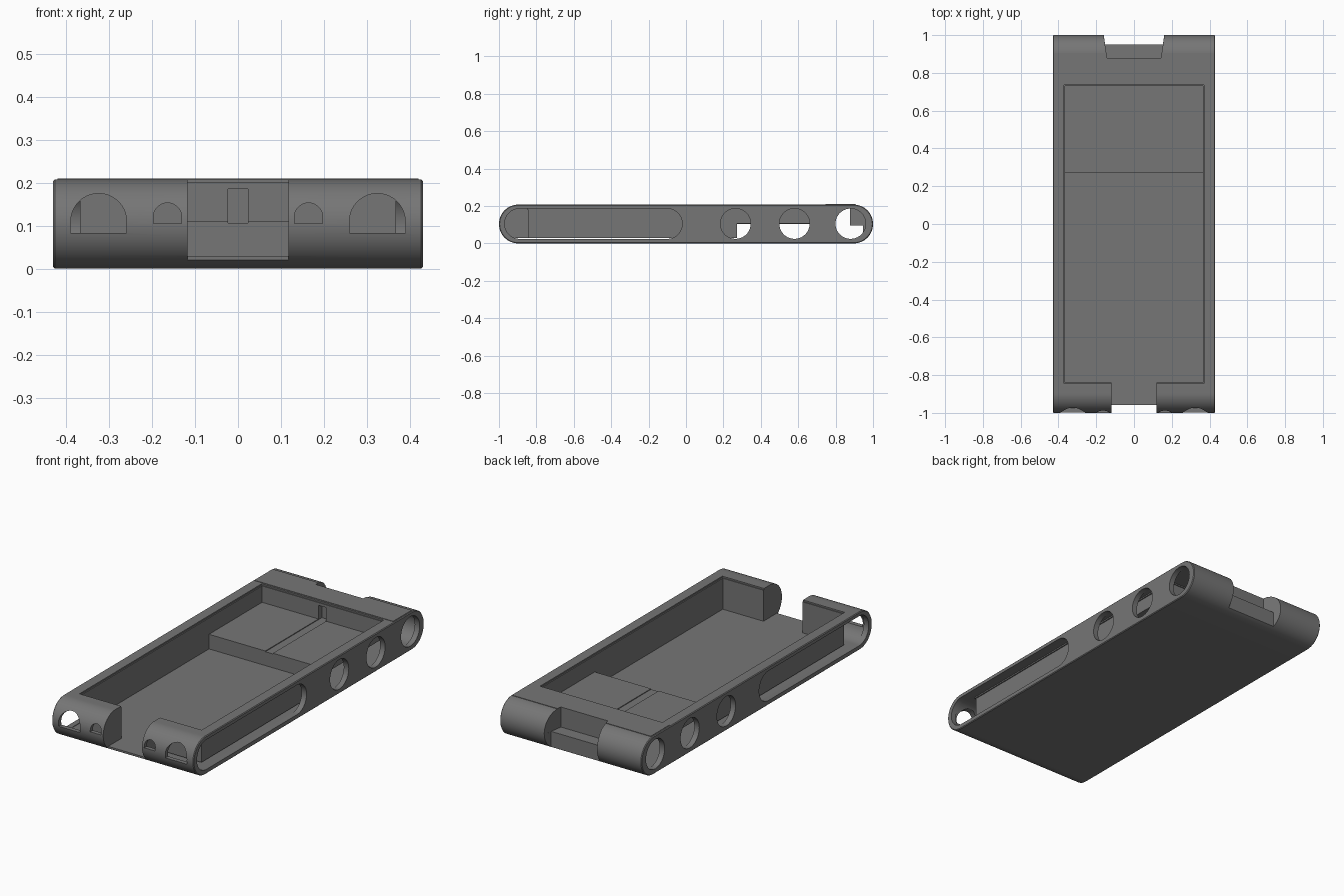
import bpy, bmesh
from math import cos, sin, pi, radians

cube = bpy.data.objects.get("Cube")
if cube:
    bpy.data.objects.remove(cube, do_unlink=True)

HALF_W, HEIGHT = 0.43, 0.208
MID = HEIGHT / 2
SKIN = 0.003          # thickness of the thin inner walls

grey = bpy.data.materials.new("dark_grey")
grey.use_nodes = True
grey.diffuse_color = (0.18, 0.18, 0.18, 1)
grey.node_tree.nodes["Principled BSDF"].inputs["Base Color"].default_value = (0.18, 0.18, 0.18, 1)


def prism(name, pts, axis, a, b, bevel=0):
    """Extrude a 2D profile along an axis from a to b."""
    place = {"x": lambda p, t: (t, p[0], p[1]),
             "y": lambda p, t: (p[0], t, p[1]),
             "z": lambda p, t: (p[0], p[1], t)}[axis]
    bm = bmesh.new()
    caps = [bm.faces.new([bm.verts.new(place(p, t)) for p in pts]) for t in (a, b)]
    rings = [list(c.verts) for c in caps]
    n = len(pts)
    for i in range(n):
        j = (i + 1) % n
        bm.faces.new((rings[0][i], rings[0][j], rings[1][j], rings[1][i]))
    bmesh.ops.recalc_face_normals(bm, faces=bm.faces)
    if bevel:
        edges = [e for c in caps for e in c.edges]
        bmesh.ops.bevel(bm, geom=edges, offset=bevel, segments=1, affect="EDGES")
    mesh = bpy.data.meshes.new(name)
    bm.to_mesh(mesh)
    bm.free()
    ob = bpy.data.objects.new(name, mesh)
    bpy.context.collection.objects.link(ob)
    return ob


def rect(x0, x1, y0, y1):
    return [(x0, y0), (x1, y0), (x1, y1), (x0, y1)]


def arc(cx, cy, r, start, end, steps):
    return [(cx + r * cos(start + (end - start) * i / steps),
             cy + r * sin(start + (end - start) * i / steps)) for i in range(steps + 1)]


def stadium(y0, y1, z, r, steps=24):
    return (arc(y1 - r, z, r, -pi / 2, pi / 2, steps)
            + arc(y0 + r, z, r, pi / 2, 3 * pi / 2, steps))


def combine(ob, tool, operation="DIFFERENCE"):
    mod = ob.modifiers.new("combine", "BOOLEAN")
    mod.operation, mod.solver, mod.object = operation, "EXACT", tool
    bpy.context.view_layer.update()
    deps = bpy.context.evaluated_depsgraph_get()
    mesh = bpy.data.meshes.new_from_object(ob.evaluated_get(deps))
    ob.modifiers.clear()
    ob.data = mesh
    bpy.data.objects.remove(tool, do_unlink=True)


def carve_openings(ob, e):
    """Cut the pocket and end notches, each grown by e."""
    # stepped pocket: deep front bay, raised shelf at the back
    steps = [(-0.84 - e, 0.03 - e / 2), (0.27 + e, 0.03 - e / 2) if not e else (0.27 - e, 0.03 - e / 2),
             (0.27 - e if e else 0.27, 0.11 - e), (0.73 + e, 0.11 - e),
             (0.73 + e, 0.3), (-0.84 - e, 0.3)]
    if e:
        steps[1] = (0.27 + e, 0.03 - e / 2)
        steps[2] = (0.27 + e, 0.11 - e)
    combine(ob, prism("pocket", steps, "x", -0.365 - e, 0.365 + e))
    # cable groove along the shelf and into the back wall
    combine(ob, prism("groove", rect(-0.023 - e, 0.023 + e, 0.106 - e, 0.185 + e),
                      "y", 0.262, 0.76 + e))
    # front notch
    combine(ob, prism("front_notch", rect(-0.118 - e, 0.118 + e, 0.03 - e / 2, 0.32),
                      "y", -1.1, -0.8))
    combine(ob, prism("front_trim", rect(-0.118 - e, 0.118 + e, -0.1, 0.31),
                      "y", -1.11, -0.957 + e))
    # tapered back notch with a lower ledge
    for y0, z0 in ((0.88, 0.1), (0.95, -0.1)):
        w0 = 0.143 + (y0 - 0.88) * 0.14 + e
        taper = [(-w0, y0 - e), (w0, y0 - e), (0.175 + e, 1.1), (-0.175 - e, 1.1)]
        combine(ob, prism("back_notch", taper, "z", z0 - e, 0.33))


# outer body with a thin back cover panel
body = prism("case_body", stadium(-1, 1, MID, MID, 32), "x", -HALF_W, HALF_W, 0.004)
combine(body, prism("back_cover", rect(-0.42, 0.42, 0.745, 0.905), "z", 0.15, HEIGHT + 0.002), "UNION")
carve_openings(body, 0)

# rim step around the pocket
combine(body, prism("rim_step", rect(-0.371, 0.371, -0.845, 0.735), "z", 0.2, 0.34))

# hollow interior
cavity = prism("cavity", stadium(-0.977, 0.977, 0.1045, 0.0825), "x", -0.4, 0.4)
carve_openings(cavity, SKIN)
combine(cavity, prism("rim_clearance", rect(-0.374, 0.374, -0.848, 0.738), "z", 0.18, 0.35))
combine(body, cavity)

# side openings: one long slot and three round holes on each side
for side in (-1, 1):
    span = sorted((side * 0.385, side * 0.5))
    combine(body, prism("side_slot", stadium(-0.97, -0.02, 0.1055, 0.081), "x", *span))
    for y in (0.265, 0.58, 0.88):
        combine(body, prism("round_hole", arc(y, 0.1055, 0.081, 0, 2 * pi, 40)[:-1], "x", *span))

# front openings: arched windows on each side of the notch
for side in (-1, 1):
    for x, r, base, top in ((0.324, 0.065, 0.083, 0.175), (0.164, 0.033, 0.105, 0.153)):
        arch = [(side * x + r, base)] + arc(side * x, top - r, r, 0, pi, 20) + [(side * x - r, base)]
        combine(body, prism("arched_window", arch, "y", -1.1, -0.93))

# finish
body.data.materials.clear()
body.data.materials.append(grey)
for poly in body.data.polygons:
    poly.material_index = 0
bpy.ops.object.select_all(action="DESELECT")
body.select_set(True)
bpy.context.view_layer.objects.active = body
bpy.ops.object.shade_smooth_by_angle(angle=radians(30))
